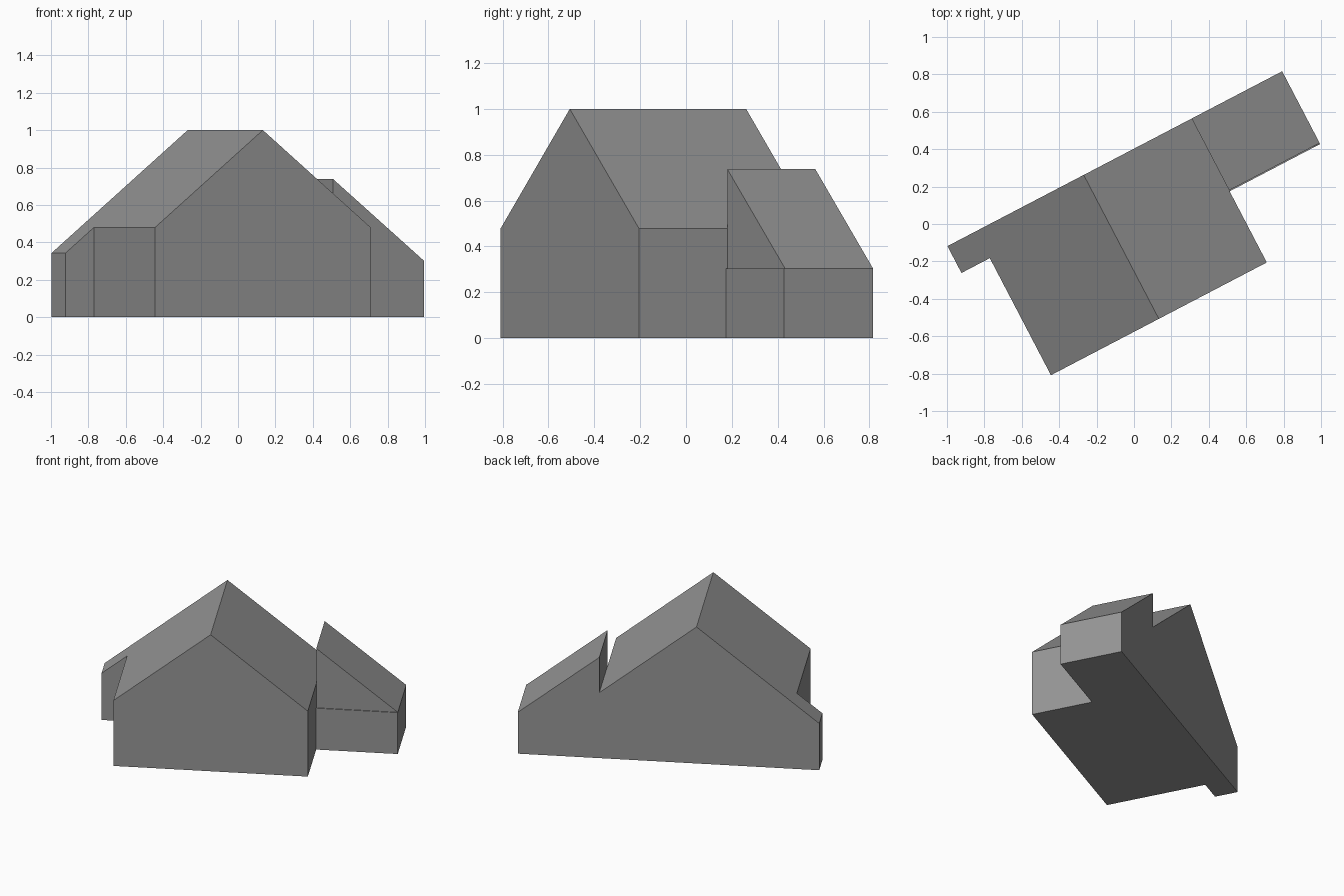
import bpy
import bmesh
import math
from mathutils import Matrix, Vector

cube = bpy.data.objects.get("Cube")
if cube:
    bpy.data.objects.remove(cube, do_unlink=True)

# One plain grey for the whole building
grey = bpy.data.materials.new("plain_grey")
grey.use_nodes = True
colour = (0.3, 0.3, 0.3, 1)
grey.diffuse_color = colour
grey.node_tree.nodes["Principled BSDF"].inputs["Base Color"].default_value = colour

# Building frame: x across the gable, y from front to back, turned on the ground
FRAME = Matrix.Translation((0.133, -0.507, 0)) @ Matrix.Rotation(math.radians(27.58), 4, "Z")
SLOPE = 0.8
HALF = 0.651
BACK = 0.868


def prism(name, profile, front, back):
    """Extrude an (across, height) profile from front to back."""
    bm = bmesh.new()
    face = bm.faces.new([bm.verts.new((x, front, z)) for x, z in profile])
    moved = bmesh.ops.extrude_face_region(bm, geom=[face], use_keep_orig=True)
    verts = [g for g in moved["geom"] if isinstance(g, bmesh.types.BMVert)]
    bmesh.ops.translate(bm, verts=verts, vec=Vector((0, back - front, 0)))
    bmesh.ops.recalc_face_normals(bm, faces=bm.faces)
    bm.transform(FRAME)
    mesh = bpy.data.meshes.new(name)
    bm.to_mesh(mesh)
    bm.free()
    mesh.materials.append(grey)
    obj = bpy.data.objects.new(name, mesh)
    bpy.context.collection.objects.link(obj)
    return obj


# Main gabled block
eave = 1 - SLOPE * HALF
prism("main_house", [(-HALF, 0), (HALF, 0), (HALF, eave), (0, 1), (-HALF, eave)], 0, BACK)

# Small lean-to that carries the main roof slope further down
left = -0.822
prism("left_lean_to", [(left, 0), (-HALF, 0), (-HALF, eave), (left, 1 + SLOPE * left)], 0.706, BACK)

# Half-gabled wing: walls, with its single-slope roof set back a hair
right, wing_eave, wing_top = 1.197, 0.303, 0.738
prism("right_wing_walls", [(HALF, 0), (right, 0), (right, wing_eave), (HALF, wing_eave)], 0.429, BACK)
prism("right_wing_roof", [(HALF, wing_eave), (right, wing_eave), (HALF, wing_top)], 0.435, BACK)
